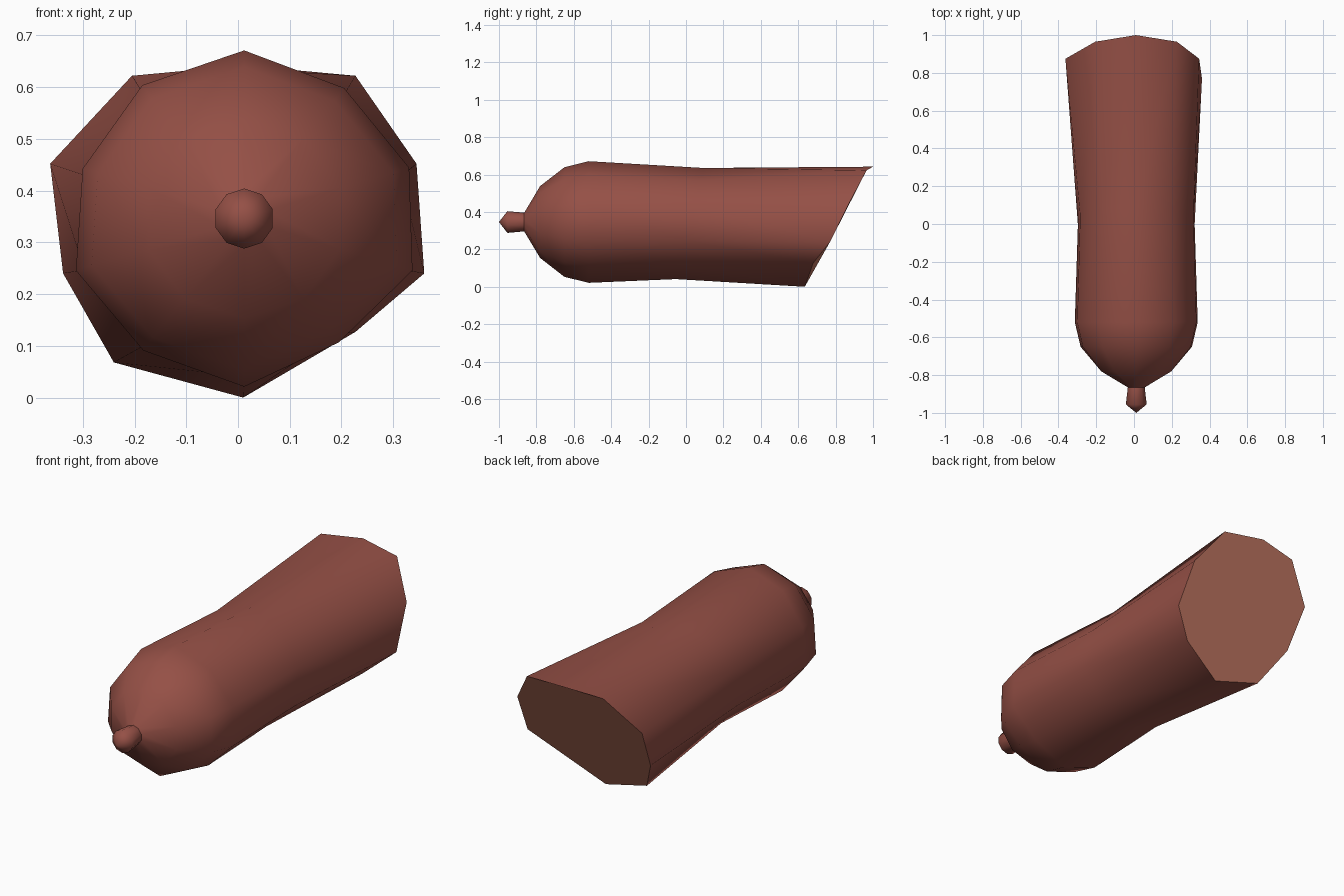
import bpy, bmesh, math

if "Cube" in bpy.data.objects:
    bpy.data.objects.remove(bpy.data.objects["Cube"])

def mat(name, c):
    m = bpy.data.materials.new(name)
    m.diffuse_color = (*c, 1)
    m.use_nodes = True
    m.node_tree.nodes["Principled BSDF"].inputs["Base Color"].default_value = m.diffuse_color
    return m

skin = mat("reddish brown skin", (0.300, 0.080, 0.061))
cut = mat("pale brown cut", (0.552, 0.191, 0.127))

N, CX, CZ = 10, 0.012, 0.346
DENTS = {1: 0.96, 2: 0.98, 4: 0.91, 6: 0.97, 8: 0.96, 9: 0.98}  # uneven corners

def ring(bm, y, rx, rz, cz=CZ, slant=0.0):
    # ten-sided ring with a corner at the top, optionally leaning in y
    vs = []
    for k in range(N):
        a = 2 * math.pi * k / N
        d = DENTS.get(k, 1) if rx > 0.25 else 1
        z = rz * d * math.cos(a)
        vs.append(bm.verts.new((CX + rx * d * math.sin(a), y + slant * z, cz + z)))
    return vs

bm = bmesh.new()

# knotted tip, rounded nose, bulge and slim waist
rings = [ring(bm, *p) for p in (
    (-0.955, 0.058, 0.058), (-0.865, 0.047, 0.050),
    (-0.780, 0.195, 0.192), (-0.650, 0.310, 0.293),
    (-0.520, 0.342, 0.325), (0.020, 0.325, 0.297, 0.338, 0.25))]

# slanted, slightly uneven cut end
end = [(0.01, 1.0, 0.642), (0.227, 0.965, 0.622), (0.345, 0.875, 0.452),
       (0.36, 0.77, 0.24), (0.227, 0.68, 0.127), (0.01, 0.635, 0.0),
       (-0.24, 0.66, 0.068), (-0.338, 0.77, 0.24), (-0.363, 0.875, 0.452),
       (-0.205, 0.965, 0.622)]
rings.append([bm.verts.new(p) for p in end])

for a, b in zip(rings, rings[1:]):
    for k in range(N):
        j = (k + 1) % N
        bm.faces.new((a[k], a[j], b[j], b[k]))
pole = bm.verts.new((CX, -1.0, CZ))
for k in range(N):
    bm.faces.new((pole, rings[0][(k + 1) % N], rings[0][k]))
cap = bm.faces.new(rings[-1])
cap.material_index = 1
for e in cap.edges:
    e.smooth = False
bmesh.ops.recalc_face_normals(bm, faces=bm.faces)

me = bpy.data.meshes.new("sausage_half")
bm.to_mesh(me)
bm.free()
me.materials.append(skin)
me.materials.append(cut)
ob = bpy.data.objects.new("sausage_half", me)
bpy.context.collection.objects.link(ob)
bpy.context.view_layer.objects.active = ob
ob.select_set(True)
bpy.ops.object.shade_smooth_by_angle(angle=math.radians(57))
